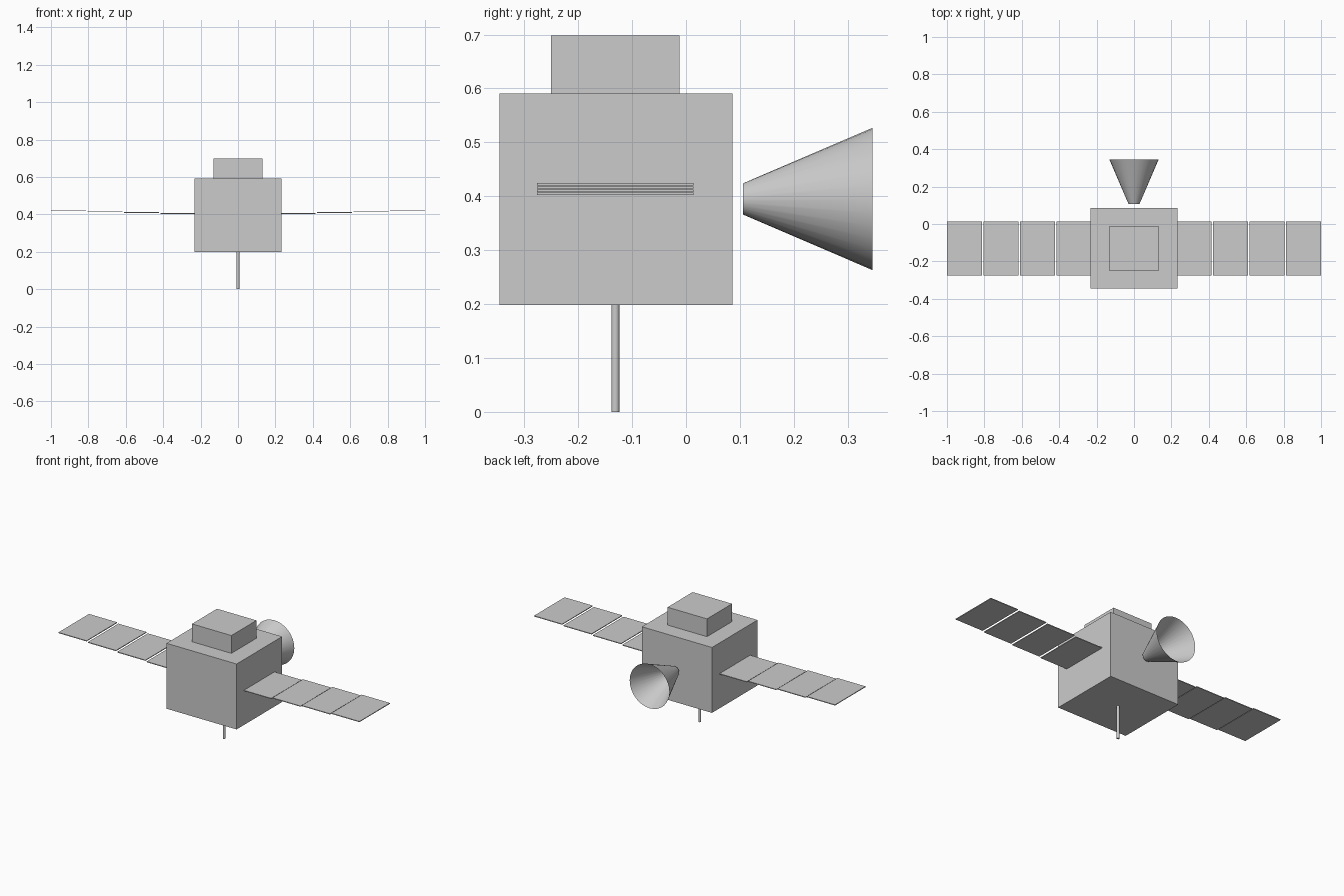
import bpy
import math

if "Cube" in bpy.data.objects:
    bpy.data.objects.remove(bpy.data.objects["Cube"])


def box(name, lo, hi):
    size = [b - a for a, b in zip(lo, hi)]
    centre = [(a + b) / 2 for a, b in zip(lo, hi)]
    bpy.ops.mesh.primitive_cube_add(size=1, location=centre)
    ob = bpy.context.object
    ob.name = name
    ob.scale = size
    bpy.ops.object.transform_apply(location=False, rotation=False, scale=True)
    return ob


# main body and the smaller box on its roof
box("body", (-0.233, -0.346, 0.198), (0.233, 0.086, 0.591))
box("top_box", (-0.131, -0.25, 0.591), (0.131, -0.012, 0.698))

# solar panels: four thin plates per side, stepping up towards the tips
WIDTH, PITCH, THICK, STEP = 0.187, 0.1955, 0.0045, 0.006
for side, label in ((1, "right"), (-1, "left")):
    for i in range(4):
        outer = 1.0 - PITCH * (3 - i)
        xs = sorted((side * outer, side * (outer - WIDTH)))
        z = 0.402 + STEP * i
        box(f"{label}_solar_panel_{i + 1}",
            (xs[0], -0.276, z), (xs[1], 0.014, z + THICK))

# antenna rod under the body
bpy.ops.mesh.primitive_cylinder_add(vertices=16, radius=0.0075, depth=0.2,
                                    location=(0, -0.131, 0.1))
bpy.context.object.name = "antenna_rod"
bpy.ops.object.shade_smooth_by_angle()

# hollow cone dish floating behind the body, wide end facing back
bpy.ops.mesh.primitive_cone_add(vertices=32, radius1=0.132, radius2=0.029,
                                depth=0.24, end_fill_type='NOTHING',
                                location=(0, 0.226, 0.395),
                                rotation=(math.radians(90), 0, 0))
bpy.context.object.name = "dish"
bpy.ops.object.shade_smooth_by_angle()
